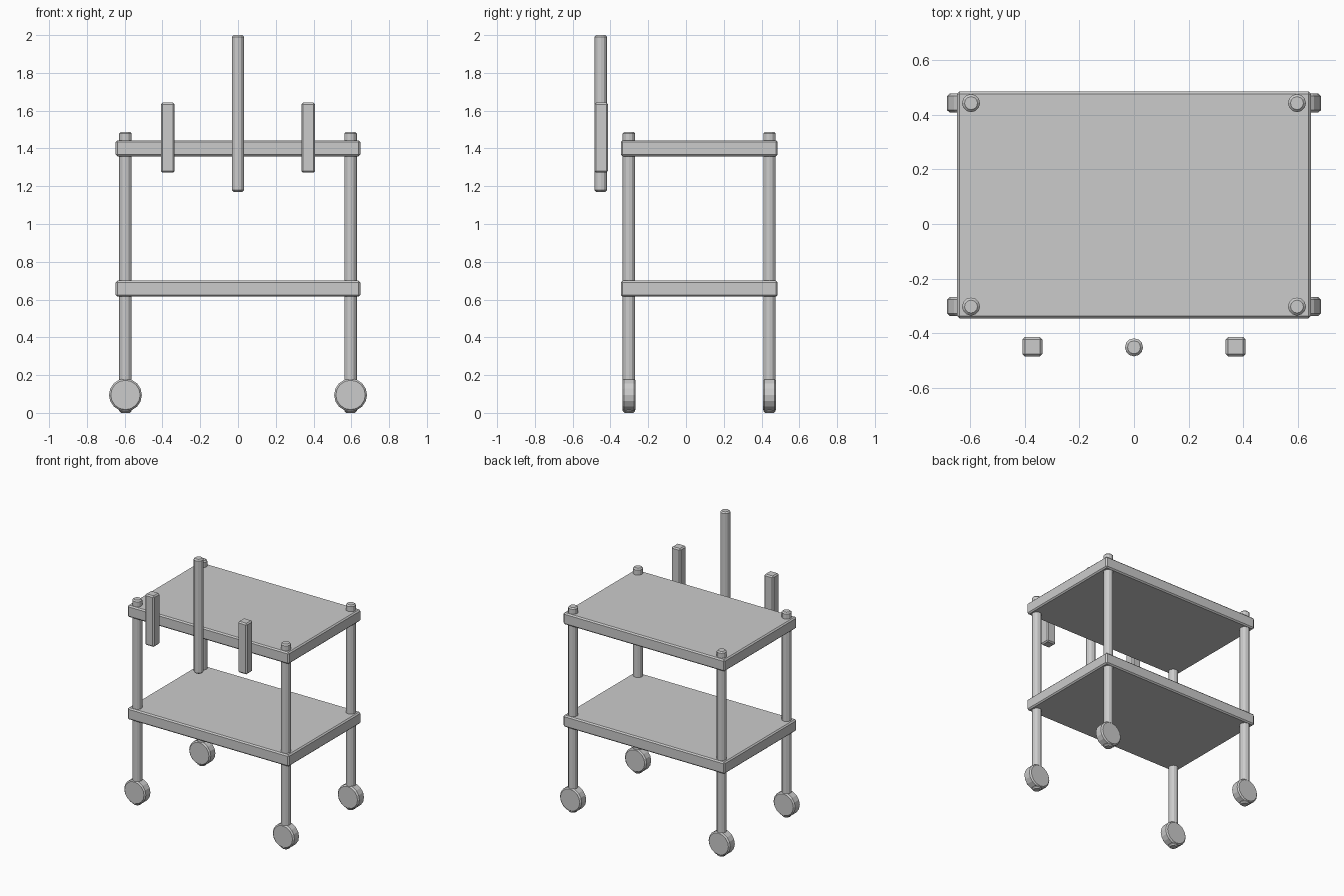
import bpy
from math import pi

if "Cube" in bpy.data.objects:
    bpy.data.objects.remove(bpy.data.objects["Cube"])


def finish(ob, name, bevel):
    ob.name = name
    bpy.ops.object.transform_apply(location=False, rotation=True, scale=True)
    m = ob.modifiers.new("Edge bevel", 'BEVEL')
    m.width = bevel
    m.segments = 1
    m.limit_method = 'ANGLE'
    m.angle_limit = pi / 3
    return ob


def box(name, x, y, z0, z1, sx, sy, bevel=0.009):
    bpy.ops.mesh.primitive_cube_add(size=1, location=(x, y, (z0 + z1) / 2))
    ob = bpy.context.object
    ob.scale = (sx, sy, z1 - z0)
    return finish(ob, name, bevel)


def rod(name, x, y, z0, z1, r=0.033):
    bpy.ops.mesh.primitive_cylinder_add(vertices=12, radius=r, depth=z1 - z0,
                                        location=(x, y, (z0 + z1) / 2))
    return finish(bpy.context.object, name, 0.009)


def wheel(name, x, y, z=0.095, r=0.087, width=0.07):
    bpy.ops.mesh.primitive_cylinder_add(vertices=16, radius=r, depth=width,
                                        location=(x, y, z), rotation=(pi / 2, 0, 0))
    return finish(bpy.context.object, name, 0.009)


# Two shelves
box("lower_shelf", 0, 0.07, 0.615, 0.70, 1.295, 0.83)
box("upper_shelf", 0, 0.07, 1.358, 1.443, 1.295, 0.83)

# Legs with a caster wheel at each foot
for side, x in (("left", -0.596), ("right", 0.596)):
    for end, y in (("front", -0.302), ("back", 0.442)):
        rod(f"{end}_{side}_leg", x, y, 0.0, 1.488)
        wheel(f"{end}_{side}_wheel", x, y)

# Upright handle bar and two square posts in front of the cart
rod("centre_bar", 0, -0.451, 1.17, 2.0)
for side, x in (("left", -0.372), ("right", 0.372)):
    box(f"{side}_post", x, -0.449, 1.272, 1.642, 0.073, 0.072)
